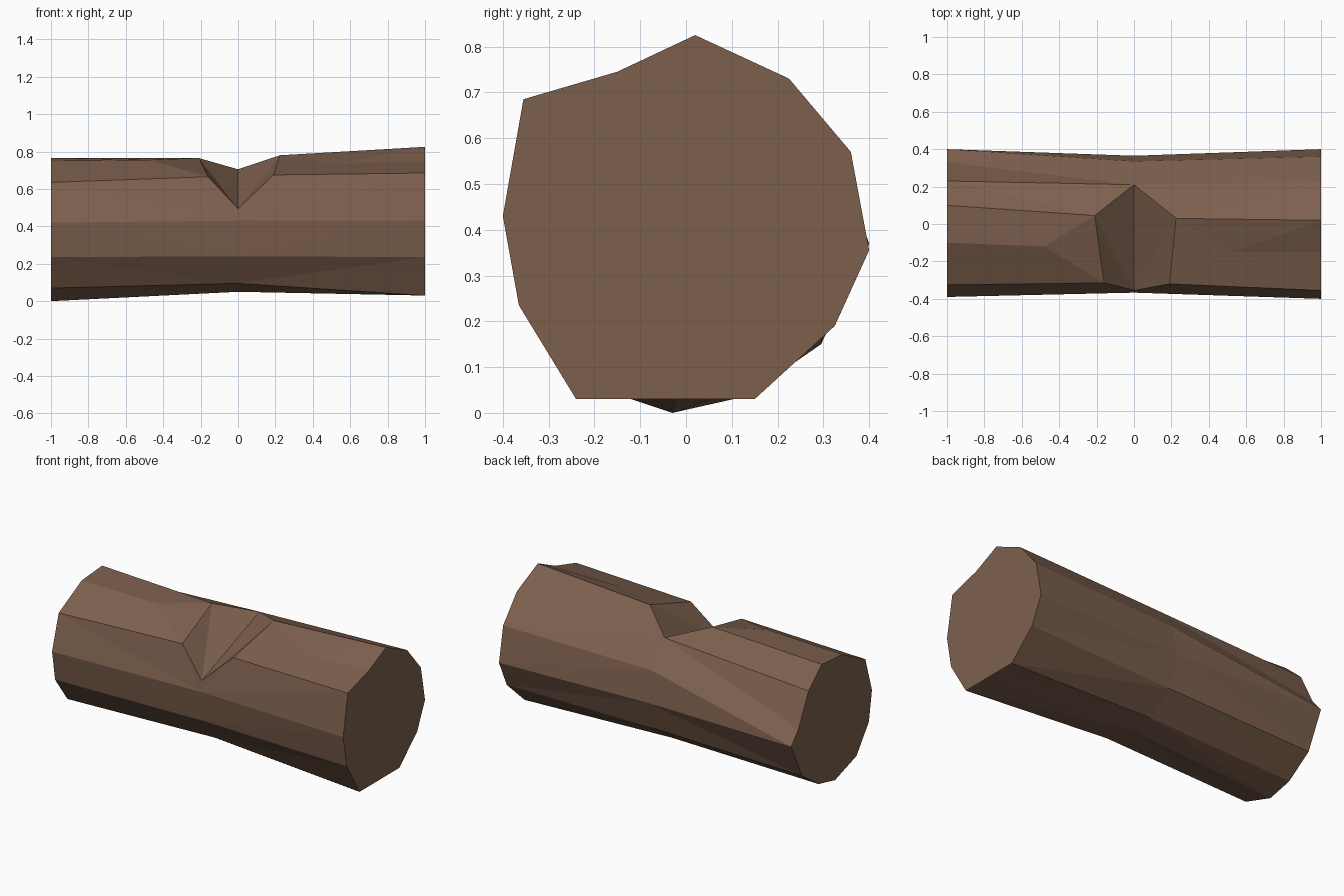
import bpy
import bmesh

cube = bpy.data.objects.get("Cube")
if cube:
    bpy.data.objects.remove(cube, do_unlink=True)

bark = bpy.data.materials.new("log_brown")
colour = (0.205, 0.117, 0.076, 1)
bark.diffuse_color = colour
bark.use_nodes = True
bark.node_tree.nodes["Principled BSDF"].inputs["Base Color"].default_value = colour

# Cross-sections as (y, z), running from the crown over the back and underneath
left_ring = [(.02, .825), (.225, .73), (.36, .57), (.4, .355), (.325, .19), (.15, .03),
             (0, .03), (-.24, .03), (-.365, .235), (-.4, .43), (-.355, .685), (-.15, .745)]
right_ring = [(.1, .765), (.23, .65), (.33, .45), (.4, .37), (.295, .15), (.13, .036),
              (-.03, 0), (-.24, .07), (-.36, .235), (-.39, .42), (-.325, .635), (-.1, .75)]
# The middle section skips the crown, where the notch is chopped out
middle_ring = [(.21, .705), (.335, .55), (.365, .36), (.3, .175), (.14, .06), (-.015, .05),
               (-.23, .095), (-.34, .24), (-.367, .43), (-.355, .495)]

bm = bmesh.new()
middle = dict(enumerate([bm.verts.new((0, y, z)) for y, z in middle_ring], 1))


def build_half(x, ring, crown, lip, ridge):
    """One half of the log: end cap, side strips and its face of the notch."""
    end = [bm.verts.new((x, y, z)) for y, z in ring]
    crown, lip, ridge = [bm.verts.new(p) for p in (crown, lip, ridge)]
    bm.faces.new(end)
    # side strips
    for i in range(1, 9):
        bm.faces.new((end[i], end[i + 1], middle[i]))
        bm.faces.new((end[i + 1], middle[i + 1], middle[i]))
    # strips bordering the notch
    for face in ((end[0], end[1], crown), (end[1], middle[1], crown),
                 (end[9], end[10], middle[9]), (end[10], lip, middle[9]),
                 (lip, middle[10], middle[9]),
                 (end[10], end[11], ridge), (end[10], ridge, lip),
                 (end[11], end[0], ridge), (end[0], crown, ridge),
                 (ridge, crown, lip)):
        bm.faces.new(face)
    # chopped slope
    bm.faces.new((crown, middle[1], middle[10]))
    bm.faces.new((crown, middle[10], lip))


build_half(1, left_ring, (.225, .03, .78), (.19, -.32, .675), (.53, -.15, .735))
build_half(-1, right_ring, (-.21, .045, .765), (-.16, -.315, .665), (-.48, -.12, .755))

bmesh.ops.recalc_face_normals(bm, faces=bm.faces)
mesh = bpy.data.meshes.new("notched_log")
bm.to_mesh(mesh)
bm.free()
mesh.materials.append(bark)
log = bpy.data.objects.new("notched_log", mesh)
bpy.context.collection.objects.link(log)
